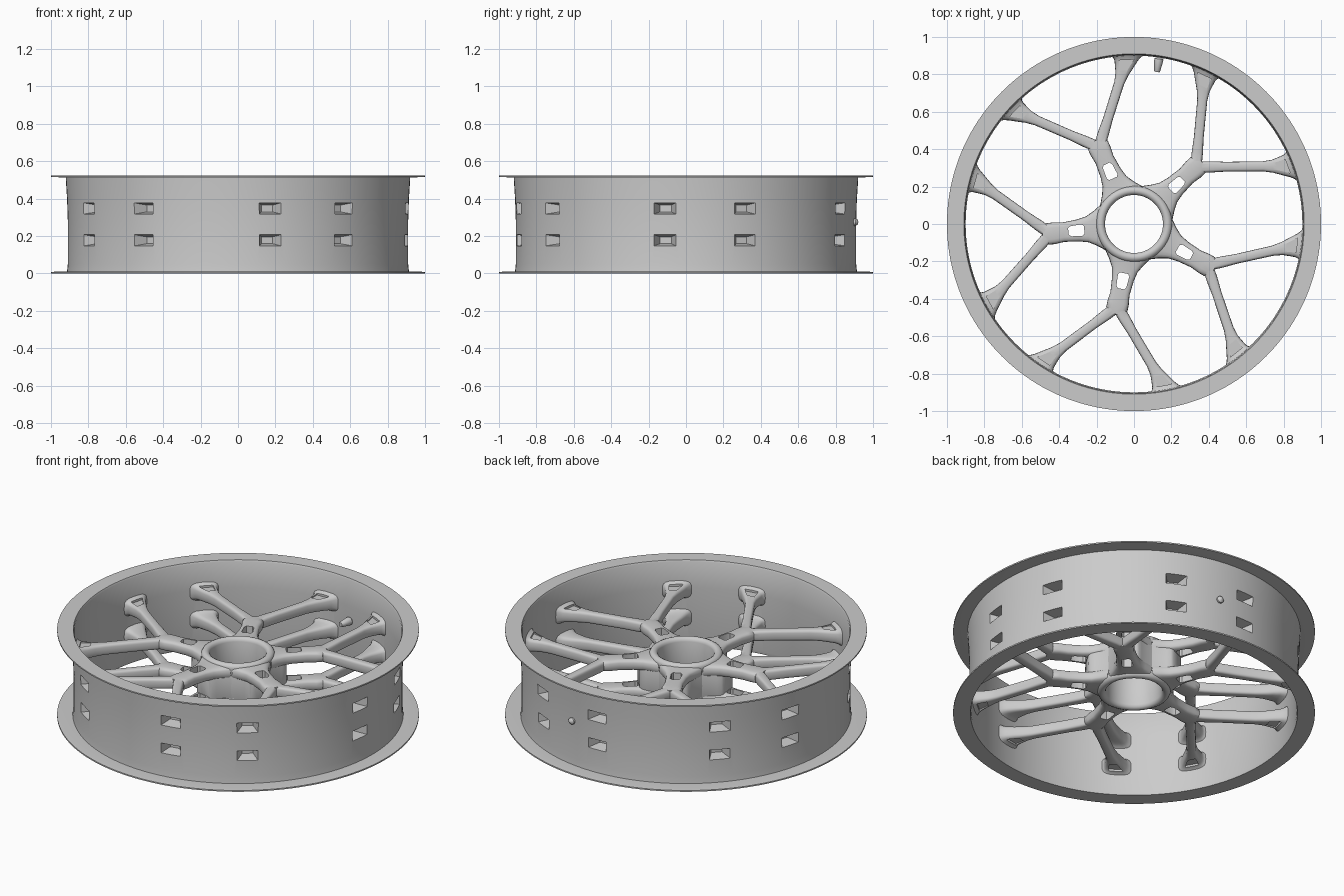
import bpy, bmesh
from math import cos, sin, pi, radians, copysign
from mathutils import Matrix

if "Cube" in bpy.data.objects:
    bpy.data.objects.remove(bpy.data.objects["Cube"])

MID = 0.2625          # mid height of the wheel
LAYER = 0.085         # each spoke layer sits this far above / below the middle
TURN = 42.6           # angle of the first spoke
FORK, SPREAD = 0.45, 42

RECT = [(1, 1), (-1, 1), (-1, -1), (1, -1)]


def soft(t):
    return copysign(abs(t) ** 0.55, t)


ROUND = [(soft(cos(2 * pi * i / 20)), soft(sin(2 * pi * i / 20))) for i in range(20)]


def loft(bm, stations, section, z):
    """Stations are (x, y, heading in degrees, half width, half height)."""
    rings = []
    for x, y, a, hw, hh in stations:
        a = radians(a)
        rings.append([bm.verts.new((x - sin(a) * u * hw, y + cos(a) * u * hw, z + v * hh))
                      for u, v in section])
    n = len(section)
    for p, q in zip(rings, rings[1:]):
        for i in range(n):
            bm.faces.new((p[i], p[(i + 1) % n], q[(i + 1) % n], q[i]))
    bm.faces.new(rings[0])
    bm.faces.new(rings[-1])


def make(name, bm):
    bmesh.ops.recalc_face_normals(bm, faces=bm.faces[:])
    me = bpy.data.meshes.new(name)
    bm.to_mesh(me)
    bm.free()
    ob = bpy.data.objects.new(name, me)
    bpy.context.collection.objects.link(ob)
    return ob


def lofted(name, stations, section=ROUND, z=LAYER):
    bm = bmesh.new()
    loft(bm, stations, section, z)
    return make(name, bm)


def lathe(name, profile, steps):
    bm = bmesh.new()
    rings = [[bm.verts.new((r * cos(2 * pi * i / steps), r * sin(2 * pi * i / steps), z))
              for r, z in profile] for i in range(steps)]
    m = len(profile)
    for i in range(steps):
        p, q = rings[i], rings[(i + 1) % steps]
        for j in range(m):
            bm.faces.new((p[j], q[j], q[(j + 1) % m], p[(j + 1) % m]))
    return make(name, bm)


def smooth(ob, angle=35):
    bpy.ops.object.select_all(action='DESELECT')
    ob.select_set(True)
    bpy.context.view_layer.objects.active = ob
    bpy.ops.object.shade_smooth_by_angle(angle=radians(angle))


def boolean(ob, other, op):
    mod = ob.modifiers.new(op, 'BOOLEAN')
    mod.object, mod.operation, mod.solver = other, op, 'EXACT'
    bpy.context.view_layer.objects.active = ob
    bpy.ops.object.modifier_apply(modifier=mod.name)
    bpy.data.objects.remove(other)


def polar(r, deg, hw, hh):
    a = radians(deg)
    return (r * cos(a), r * sin(a), deg, hw, hh)


def along(side, s, heading, hw, hh):
    a = radians(SPREAD)
    return (FORK + cos(a) * s, side * sin(a) * s, side * heading, hw, hh)


def pocket(side, turn=0):
    return [polar(0.84, turn + side * 22, 0.03, 0.018),
            polar(0.94, turn + side * 22.4, 0.072, 0.035)]


# Rim: thin barrel with a flat flange at each end
rim = lathe("rim", [(1.0, 0), (1.0, 0.008), (0.975, 0.01), (0.914, 0.01), (0.91, 0.05),
                    (0.91, 0.28), (0.914, 0.40), (0.921, 0.513), (0.975, 0.515),
                    (1.0, 0.517), (1.0, 0.525), (0.91, 0.525), (0.905, 0.515),
                    (0.9, 0.36), (0.9, 0.02), (0.904, 0)], 160)

# Slots through the barrel where the spoke feet are hollow
bm = bmesh.new()
for k in range(5):
    for side in (-1, 1):
        for z in (-LAYER, LAYER):
            loft(bm, pocket(side, TURN + 72 * k), RECT, MID + z)
boolean(rim, make("slot_cutter", bm), 'DIFFERENCE')
smooth(rim)

# Hub: rounded ring with a slight waist
low = [(0.155, -0.115), (0.16, -0.129), (0.172, -0.137), (0.184, -0.137), (0.196, -0.131),
       (0.203, -0.119), (0.203, -0.105), (0.195, -0.08), (0.188, -0.03)]
prof = [(r, MID + z) for r, z in low] + [(r, MID - z) for r, z in reversed(low)]
smooth(lathe("hub", prof, 64), 50)

# One forked spoke: stem, two branches flaring into feet
spoke = lofted("spoke", [(0.17, 0, 0, 0.12, 0.04), (0.21, 0, 0, 0.092, 0.037),
                         (0.25, 0, 0, 0.07, 0.035), (0.30, 0, 0, 0.059, 0.034),
                         (0.38, 0, 0, 0.052, 0.034), (0.43, 0, 0, 0.058, 0.034),
                         (0.465, 0, 0, 0.058, 0.033), (0.492, 0, 0, 0.03, 0.031)])
for side in (-1, 1):
    branch = lofted("branch", [along(side, -0.015, 42, 0.03, 0.031),
                               along(side, 0.08, 42, 0.030, 0.032),
                               along(side, 0.16, 42, 0.026, 0.032),
                               along(side, 0.36, 41, 0.027, 0.033),
                               along(side, 0.41, 37, 0.035, 0.035),
                               along(side, 0.45, 30, 0.049, 0.038),
                               along(side, 0.485, 25, 0.062, 0.042),
                               along(side, 0.503, 23, 0.073, 0.048),
                               along(side, 0.517, 22.4, 0.09, 0.056)])
    boolean(spoke, branch, 'UNION')
boolean(spoke, lofted("hole_cutter", [(0.268, 0, 0, 0.022, 0.2), (0.28, 0, 0, 0.031, 0.2),
                                      (0.34, 0, 0, 0.027, 0.2), (0.353, 0, 0, 0.018, 0.2)],
                      RECT), 'DIFFERENCE')
for side in (-1, 1):
    # hollow foot and shallow recess on its face
    boolean(spoke, lofted("pocket_cutter", pocket(side), RECT), 'DIFFERENCE')
    boolean(spoke, lofted("recess_cutter", [polar(0.822, side * 20.6, 0.022, 0.02),
                                            polar(0.878, side * 22, 0.04, 0.02)],
                          RECT, LAYER + 0.051), 'DIFFERENCE')
smooth(spoke, 40)

# Lower layer is the mirror of the upper one
mirrored = spoke.data.copy()
mirrored.transform(Matrix.Diagonal((1, 1, -1, 1)))
mirrored.flip_normals()

# Web joining both layers to the hub
web = lofted("hub_web", [(0.165, 0, 0, 0.125, 0.125), (0.2, 0, 0, 0.095, 0.12),
                         (0.235, 0, 0, 0.074, 0.115), (0.255, 0, 0, 0.062, 0.108),
                         (0.265, 0, 0, 0.05, 0.09)], ROUND, 0)
smooth(web, 40)

for name, me in (("spoke_upper", spoke.data), ("spoke_lower", mirrored), ("hub_web", web.data)):
    for k in range(5):
        ob = bpy.data.objects.new(f"{name}_{k + 1}", me)
        ob.location.z = MID
        ob.rotation_euler.z = radians(TURN + 72 * k)
        bpy.context.collection.objects.link(ob)
bpy.data.objects.remove(spoke)
bpy.data.objects.remove(web)

# Valve stem through the barrel
valve = lathe("valve_stem", [(0.0005, -0.02), (0.012, -0.017), (0.02, -0.008), (0.02, 0.005),
                             (0.014, 0.01), (0.024, 0.02), (0.024, 0.03), (0.016, 0.085),
                             (0.013, 0.09), (0.0005, 0.09)], 20)
a = radians(81.4)
valve.location = (0.912 * cos(a), 0.912 * sin(a), 0.275)
valve.rotation_euler = (0, -pi / 2, a)
smooth(valve)
